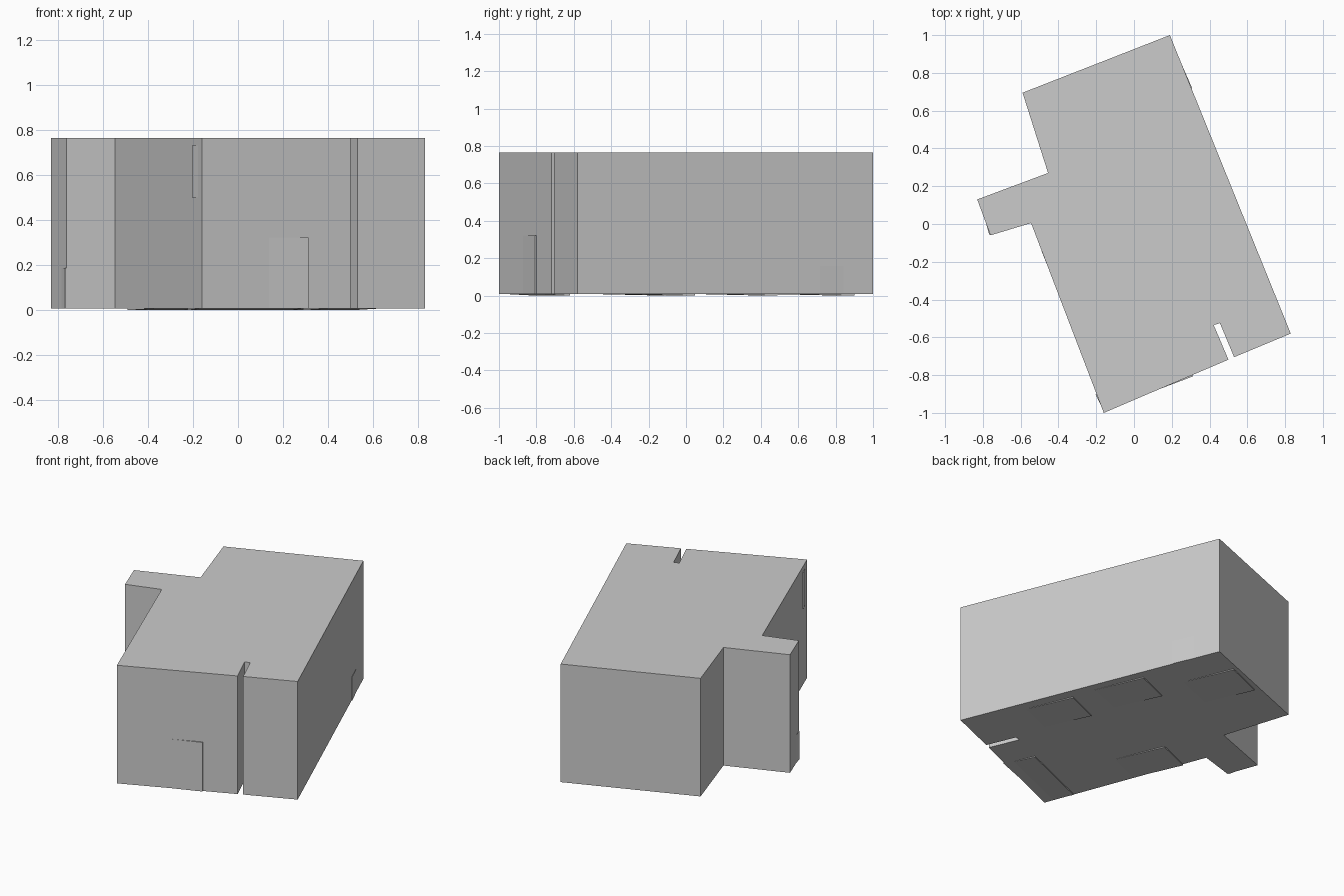
import bpy, bmesh
from mathutils import Vector as V

if "Cube" in bpy.data.objects:
    bpy.data.objects.remove(bpy.data.objects["Cube"])

BASE, TOP = 0.007, 0.765


def prism(name, profile, sweep):
    """Sweep a flat closed profile along a vector into a solid."""
    bm = bmesh.new()
    face = bm.faces.new([bm.verts.new(p) for p in profile])
    ext = bmesh.ops.extrude_face_region(bm, geom=[face])
    bmesh.ops.translate(bm, vec=sweep,
                        verts=[g for g in ext["geom"] if isinstance(g, bmesh.types.BMVert)])
    bmesh.ops.recalc_face_normals(bm, faces=bm.faces)
    mesh = bpy.data.meshes.new(name)
    bm.to_mesh(mesh)
    bm.free()
    ob = bpy.data.objects.new(name, mesh)
    bpy.context.collection.objects.link(ob)
    return ob


def sliver(name, start, end, sweep, out, height):
    """Very shallow wedge on a face, rising from start to end."""
    start, end, out = V(start), V(end), V(out).normalized()
    prism(name, [start - out * 0.002, end - out * 0.002, end + out * height], V(sweep))


# Main block: slotted front edge and side wing
outline = [(-0.16, -1.0), (0.50, -0.718), (0.422, -0.535), (0.455, -0.525),
           (0.53, -0.705), (0.83, -0.58), (0.19, 1.0), (-0.59, 0.695),
           (-0.455, 0.27), (-0.83, 0.13), (-0.76, -0.06), (-0.545, 0.005)]
prism("building_block", [(x, y, BASE) for x, y in outline], V((0, 0, TOP - BASE)))

# Slightly raised wall panels
sliver("front_wall_panel", (0.09, -0.893, BASE), (0.31, -0.799, BASE),
       (0, 0, 0.315), (0.39, -0.92, 0), 0.008)
sliver("left_wall_panel", (-0.17, -0.974, 0.50), (-0.199, -0.90, 0.50),
       (0, 0, 0.23), (-0.93, -0.36, 0), 0.006)
sliver("wing_end_panel", (-0.79, 0.021, BASE), (-0.762, -0.055, BASE),
       (0, 0, 0.18), (-0.94, -0.35, 0), 0.005)
sliver("right_wall_panel", (0.228, 0.906, BASE), (0.305, 0.716, BASE),
       (0, 0, 0.15), (0.93, 0.38, 0), 0.004)

# Shallow underside panels, placed along the block's length and width
corner, along, across = V((0.83, -0.58, BASE)), V((-0.64, 1.58, 0)), V((-0.99, -0.42, 0))
for i, (a0, a1, b0, b1) in enumerate([(0.18, 0.414, 0.06, 0.28), (0.45, 0.69, 0.05, 0.27),
                                      (0.74, 0.99, 0.20, 0.45), (0.29, 0.54, 0.765, 0.985),
                                      (0.01, 0.115, 0.53, 0.99)]):
    sliver(f"underside_panel_{i + 1}", corner + along * a0 + across * b0,
           corner + along * a1 + across * b0, across * (b1 - b0), (0, 0, -1), BASE)
